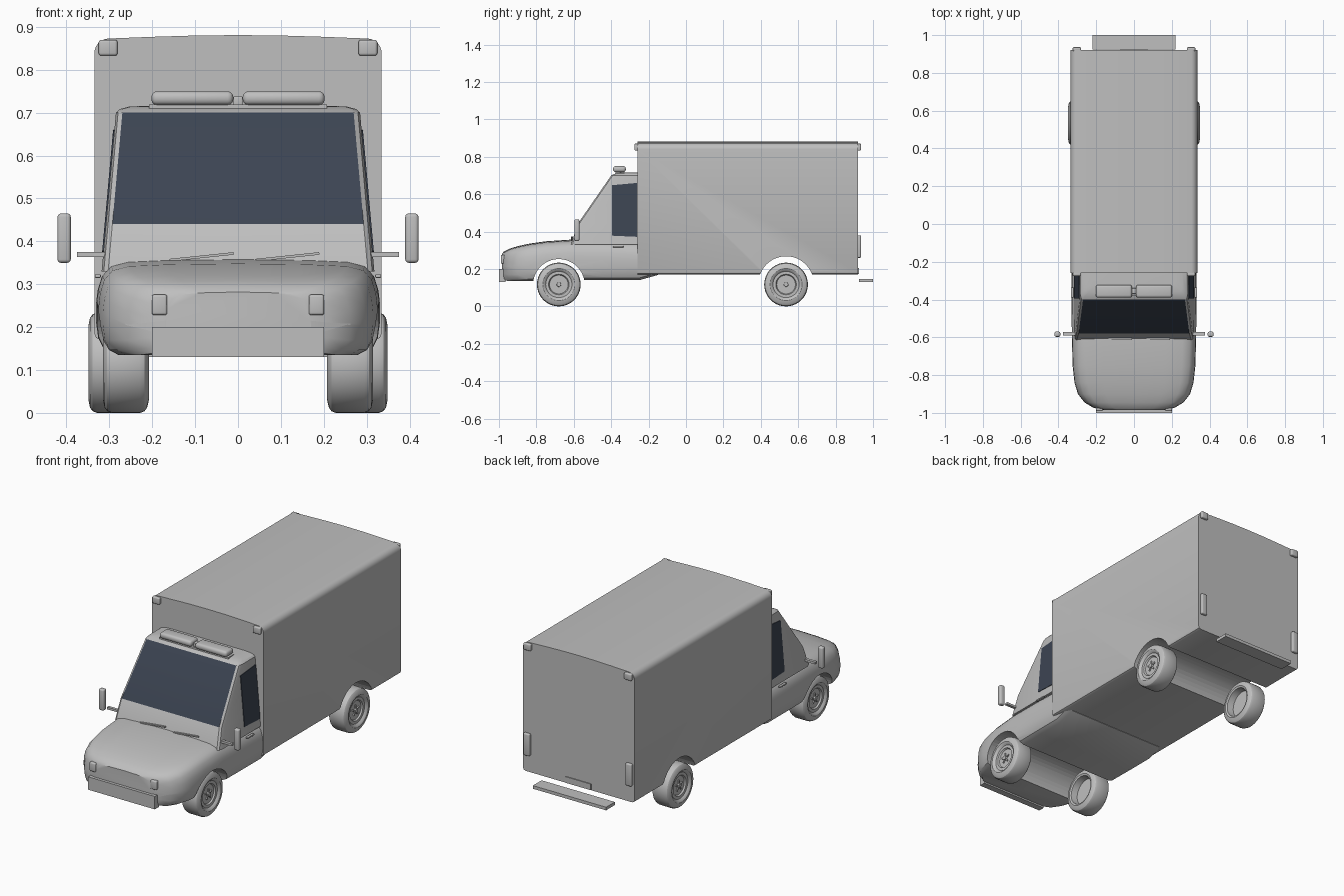
import bpy, bmesh, math
from mathutils import Matrix, Vector

if "Cube" in bpy.data.objects:
    bpy.data.objects.remove(bpy.data.objects["Cube"])


def material(name, rgb):
    m = bpy.data.materials.new(name)
    m.diffuse_color = (*rgb, 1)
    m.use_nodes = True
    m.node_tree.nodes["Principled BSDF"].inputs["Base Color"].default_value = m.diffuse_color
    return m


GREY = material("body grey", (0.52, 0.52, 0.52))
GLASS = material("dark glass", (0.045, 0.058, 0.085))


def finish(name, bm, mats=(GREY,), angle=35):
    bmesh.ops.recalc_face_normals(bm, faces=bm.faces)
    me = bpy.data.meshes.new(name)
    bm.to_mesh(me)
    bm.free()
    ob = bpy.data.objects.new(name, me)
    bpy.context.collection.objects.link(ob)
    for m in mats:
        me.materials.append(m)
    smooth(ob, angle)
    return ob


def smooth(ob, angle=35):
    bpy.ops.object.select_all(action='DESELECT')
    ob.select_set(True)
    bpy.context.view_layer.objects.active = ob
    bpy.ops.object.shade_smooth_by_angle(angle=math.radians(angle))


def block(name, x, y, z, bevel=0.0, rot=None, mats=(GREY,)):
    """Box from (min, max) ranges, with optional rounded edges."""
    bm = bmesh.new()
    bmesh.ops.create_cube(bm, size=1)
    size = [b - a for a, b in (x, y, z)]
    mid = Vector([(a + b) / 2 for a, b in (x, y, z)])
    bmesh.ops.scale(bm, vec=size, verts=bm.verts)
    if bevel:
        bmesh.ops.bevel(bm, geom=bm.edges[:], offset=bevel, segments=3,
                        profile=0.5, affect='EDGES')
    if rot:
        bmesh.ops.transform(bm, matrix=rot, verts=bm.verts)
    bmesh.ops.translate(bm, vec=mid, verts=bm.verts)
    return finish(name, bm, mats)


def loft(rings):
    """Closed skin through rings with equal point counts."""
    bm = bmesh.new()
    rows = [[bm.verts.new(p) for p in r] for r in rings]
    n = len(rows[0])
    for a, b in zip(rows, rows[1:]):
        for i in range(n):
            j = (i + 1) % n
            bm.faces.new((a[i], a[j], b[j], b[i]))
    bm.faces.new(rows[0])
    bm.faces.new(rows[-1])
    return bm


def mirrored(half):
    """Half outline from centre line to centre line, closed on the other side."""
    return half + [(-p[0], *p[1:]) for p in reversed(half[1:-1])]


def cut_arch(ob, y, z, r):
    """Wheel tunnel across the whole width."""
    bpy.ops.mesh.primitive_cylinder_add(vertices=48, radius=r, depth=1.2, location=(0, y, z),
                                        rotation=(0, math.pi / 2, 0))
    cutter = bpy.context.object
    cutter.hide_render = True
    mod = ob.modifiers.new("arch", 'BOOLEAN')
    mod.object, mod.operation, mod.solver = cutter, 'DIFFERENCE', 'EXACT'
    bpy.ops.object.select_all(action='DESELECT')
    ob.select_set(True)
    bpy.context.view_layer.objects.active = ob
    bpy.ops.object.modifier_apply(modifier=mod.name)
    bpy.data.objects.remove(cutter)
    smooth(ob)


# cargo box with a gently crowned roof and rounded long edges
W, R = 0.335, 0.034
half = [(0, 0.881), (0.1, 0.880), (0.2, 0.877)]
for k in range(7):
    a = math.radians(86 - 86 * k / 6)
    half.append((W - R + R * math.cos(a), 0.839 + R * math.sin(a)))
half += [(W, 0.185), (W - 0.004, 0.175), (W - 0.014, 0.17), (0, 0.17)]
outline = mirrored(half)
cargo = finish("cargo_box", loft([[(x, y, z) for x, z in outline] for y in (-0.26, 0.92)]))
cut_arch(cargo, 0.535, 0.12, 0.148)

# hood and lower cab: (y, half width, bottom, top)
stations = [(-0.984, 0.17, 0.145, 0.282), (-0.973, 0.215, 0.14, 0.294),
            (-0.945, 0.262, 0.135, 0.308), (-0.90, 0.297, 0.135, 0.322),
            (-0.84, 0.315, 0.135, 0.335), (-0.75, 0.325, 0.137, 0.348),
            (-0.60, 0.329, 0.14, 0.358), (-0.40, 0.331, 0.14, 0.355),
            (-0.25, 0.331, 0.14, 0.35), (-0.15, 0.331, 0.168, 0.35)]
rings = []
for y, w, b, t in stations:
    rings.append(mirrored([(0, y, t), (0.5 * w, y, t - 0.002), (0.78 * w, y, t - 0.006),
                           (0.9 * w, y, t - 0.016), (0.96 * w, y, t - 0.038),
                           (0.99 * w, y, t - 0.07), (w, y, t - 0.1), (w, y, b + 0.07),
                           (0.985 * w, y, b + 0.035), (0.95 * w, y, b + 0.012),
                           (0.88 * w, y, b), (0, y, b)]))
body = finish("lower_cab", loft(rings), angle=40)
cut_arch(body, -0.68, 0.115, 0.138)

# upper cab: (z, front y, half width)
levels = [(0.33, -0.615, 0.318), (0.44, -0.58, 0.308), (0.70, -0.40, 0.2847),
          (0.708, -0.385, 0.277), (0.714, -0.36, 0.255), (0.716, -0.33, 0.22)]
rings = []
for z, f, w in levels:
    rings.append(mirrored([(0, f, z), (w - 0.015, f, z), (w - 0.005, f + 0.008, z),
                           (w, f + 0.028, z), (w, -0.25, z), (0, -0.25, z)]))
bm = loft(rings)
bm.normal_update()
for f in bm.faces:
    c = f.calc_center_median()
    # windscreen: the big sloping front faces
    if 0.5 < c.z < 0.65 and abs(c.x) < 0.2 and c.y < -0.4:
        f.material_index = 1
finish("upper_cab", bm, (GREY, GLASS), 25)

# side windows as thin plates lying on the sloping cab sides
for s in (-1, 1):
    def on_side(y, z, out):
        return (s * (0.318 - 0.09 * (z - 0.33) + out), y, z)
    pts = [(-0.395, 0.378), (-0.262, 0.372), (-0.262, 0.66), (-0.395, 0.648)]
    finish("side_window", loft([[on_side(y, z, o) for y, z in pts] for o in (-0.002, 0.003)]),
           (GLASS,))

# wheels: lathe profile of (distance outward, radius)
T = 0.107
profile = [(T - 0.02, 0), (T - 0.02, 0.05), (T - 0.012, 0.055), (T - 0.012, 0.07),
           (T - 0.003, 0.078), (T, 0.086), (T - 0.004, 0.105), (T - 0.010, 0.113),
           (T - 0.02, 0.117), (0.02, 0.117), (0.01, 0.113), (0.004, 0.105), (0, 0.088),
           (0.004, 0.078), (0.04, 0.073), (0.04, 0)]


def wheel(name, s, inner, y):
    bm = bmesh.new()
    vs = [bm.verts.new((x, 0, r)) for x, r in profile]
    es = [bm.edges.new(p) for p in zip(vs, vs[1:])]
    bmesh.ops.spin(bm, geom=vs + es, cent=(0, 0, 0), axis=(1, 0, 0),
                   angle=2 * math.pi, steps=40)
    bmesh.ops.remove_doubles(bm, verts=bm.verts, dist=1e-5)
    # hub cap and five short spokes
    turn = Matrix.Translation((T - 0.016, 0, 0)) @ Matrix.Rotation(math.pi / 2, 4, 'Y')
    bmesh.ops.create_cone(bm, cap_ends=True, segments=16, radius1=0.013, radius2=0.011,
                          depth=0.012, matrix=turn)
    for k in range(5):
        m = (Matrix.Rotation(k * 2 * math.pi / 5, 4, 'X')
             @ Matrix.Translation((T - 0.018, 0, 0.018))
             @ Matrix.Diagonal((0.008, 0.007, 0.022, 1)))
        bmesh.ops.create_cube(bm, size=1, matrix=m)
    bmesh.ops.transform(bm, matrix=Matrix.Translation((s * inner, y, 0.117))
                        @ Matrix.Diagonal((s, 1, 1, 1)), verts=bm.verts)
    finish(name, bm, angle=30)


def span(s, a, b):
    return tuple(sorted((s * a, s * b)))


for s in (-1, 1):
    wheel("front_wheel", s, 0.208, -0.68)
    wheel("rear_wheel", s, 0.242, 0.535)
    # marker lamps on the box corners and tall tail lamps
    block("front_marker", span(s, 0.281, 0.325), (-0.276, -0.255), (0.833, 0.87), 0.006)
    block("rear_marker", span(s, 0.281, 0.325), (0.915, 0.936), (0.833, 0.87), 0.006)
    block("tail_lamp", span(s, 0.288, 0.325), (0.915, 0.936), (0.26, 0.38), 0.006)
    # mirrors on stub arms
    block("mirror", span(s, 0.39, 0.421), (-0.597, -0.57), (0.35, 0.465), 0.008)
    block("mirror_arm", span(s, 0.31, 0.375), (-0.589, -0.573), (0.363, 0.375))
    # headlamps, door handles, roof beacons
    block("headlamp", span(s, 0.165, 0.201), (-0.99, -0.95), (0.228, 0.276), 0.006)
    block("door_handle", span(s, 0.32, 0.334), (-0.39, -0.335), (0.315, 0.323), 0.002)
    block("beacon", span(s, 0.011, 0.202), (-0.39, -0.322), (0.718, 0.75), 0.013)

block("beacon_base", (-0.207, 0.207), (-0.378, -0.33), (0.70, 0.719))
block("beacon_joint", (-0.011, 0.011), (-0.37, -0.34), (0.715, 0.738), 0.003)

# wipers lying at the foot of the windscreen
for x in (-0.085, 0.115):
    block("wiper", (x - 0.075, x + 0.075), (-0.614, -0.604), (0.361, 0.367),
          rot=Matrix.Rotation(math.radians(-6), 4, 'Y'))

# bumper, rear step and rear plate
block("front_bumper", (-0.2, 0.2), (-1.0, -0.965), (0.13, 0.2))
block("rear_step", (-0.22, 0.22), (0.925, 1.0), (0.13, 0.147))
block("rear_plate", (-0.075, 0.075), (0.915, 0.925), (0.172, 0.205))
